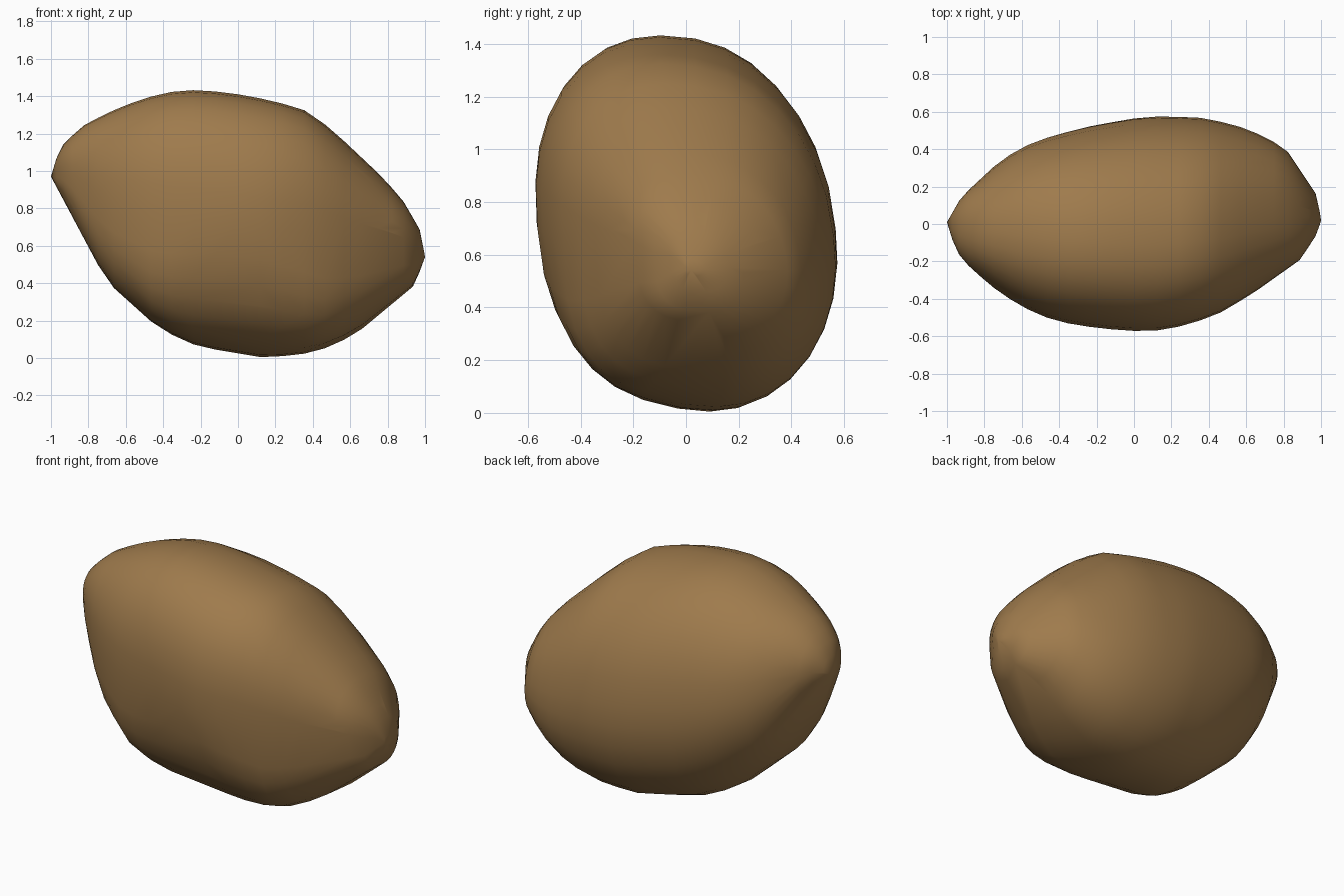
import bpy, bmesh, math

if "Cube" in bpy.data.objects:
    bpy.data.objects.remove(bpy.data.objects["Cube"])

# Outline curves along x: front view (top / bottom) and top view (back / front)
TOP = [(-1, .97), (-.955, 1.12), (-.84, 1.235), (-.7, 1.31), (-.54, 1.375), (-.39, 1.42), (-.2, 1.435),
       (0, 1.41), (.19, 1.375), (.37, 1.32), (.51, 1.215), (.66, 1.07), (.78, .96), (.89, .83), (.975, .68), (1, .54)]
BOTTOM = [(-1, .97), (-.91, .83), (-.84, .68), (-.77, .53), (-.67, .38), (-.42, .155), (-.21, .06),
          (.15, .0), (.37, .025), (.51, .065), (.65, .145), (.8, .27), (.945, .39), (1, .54)]
BACK = [(-1, .01), (-.92, .15), (-.83, .23), (-.71, .345), (-.53, .445), (-.28, .515), (-.02, .563),
        (.15, .577), (.37, .567), (.54, .53), (.68, .475), (.81, .405), (.9, .27), (.98, .15), (1, .02)]
FRONT = [(-1, .01), (-.96, -.12), (-.92, -.19), (-.84, -.265), (-.71, -.375), (-.53, -.48), (-.4, -.525),
         (-.18, -.56), (.08, -.577), (.29, -.54), (.46, -.475), (.63, -.375), (.89, -.19), (.98, -.05), (1, .02)]
RINGS, SIDES = 26, 32


def at(curve, x):
    for (x0, v0), (x1, v1) in zip(curve, curve[1:]):
        if x <= x1:
            return v0 + (v1 - v0) * (x - x0) / (x1 - x0)
    return curve[-1][1]


def squared(v, power):
    # squared-off sine, for fuller ovals
    return math.copysign(abs(v) ** power, v)


# Stone body: leaning oval sections between the two tips, wrapped in a taut skin
bm = bmesh.new()
bm.verts.new((-1, .01, .97))
bm.verts.new((1, .02, .54))
for i in range(1, RINGS):
    x = -math.cos(math.pi * i / RINGS)
    t, b, k, f = (at(c, x) for c in (TOP, BOTTOM, BACK, FRONT))
    lean = .15 + .1 * x
    for j in range(SIDES):
        a = 2 * math.pi * j / SIDES
        c, s = math.cos(a + lean), math.sin(a)
        power = .9
        if s < 0:   # lower front edge is fuller towards the ends, lower back is rounder
            power = max(.6, .94 - .75 * abs(x)) if c < 0 else 1.03
        bm.verts.new((x, (k + f) / 2 + (k - f) / 2 * squared(c, power),
                      (t + b) / 2 + (t - b) / 2 * squared(s, power)))
bmesh.ops.convex_hull(bm, input=bm.verts[:])
bmesh.ops.delete(bm, geom=[v for v in bm.verts if not v.link_faces], context='VERTS')
bmesh.ops.recalc_face_normals(bm, faces=bm.faces)
for face in bm.faces:
    face.smooth = True
mesh = bpy.data.meshes.new("stone")
bm.to_mesh(mesh)
bm.free()

# Single earthy brown colour
brown = bpy.data.materials.new("earthy brown")
brown.diffuse_color = (.345, .197, .073, 1)
brown.use_nodes = True
brown.node_tree.nodes["Principled BSDF"].inputs["Base Color"].default_value = brown.diffuse_color
mesh.materials.append(brown)
stone = bpy.data.objects.new("stone", mesh)
bpy.context.collection.objects.link(stone)
